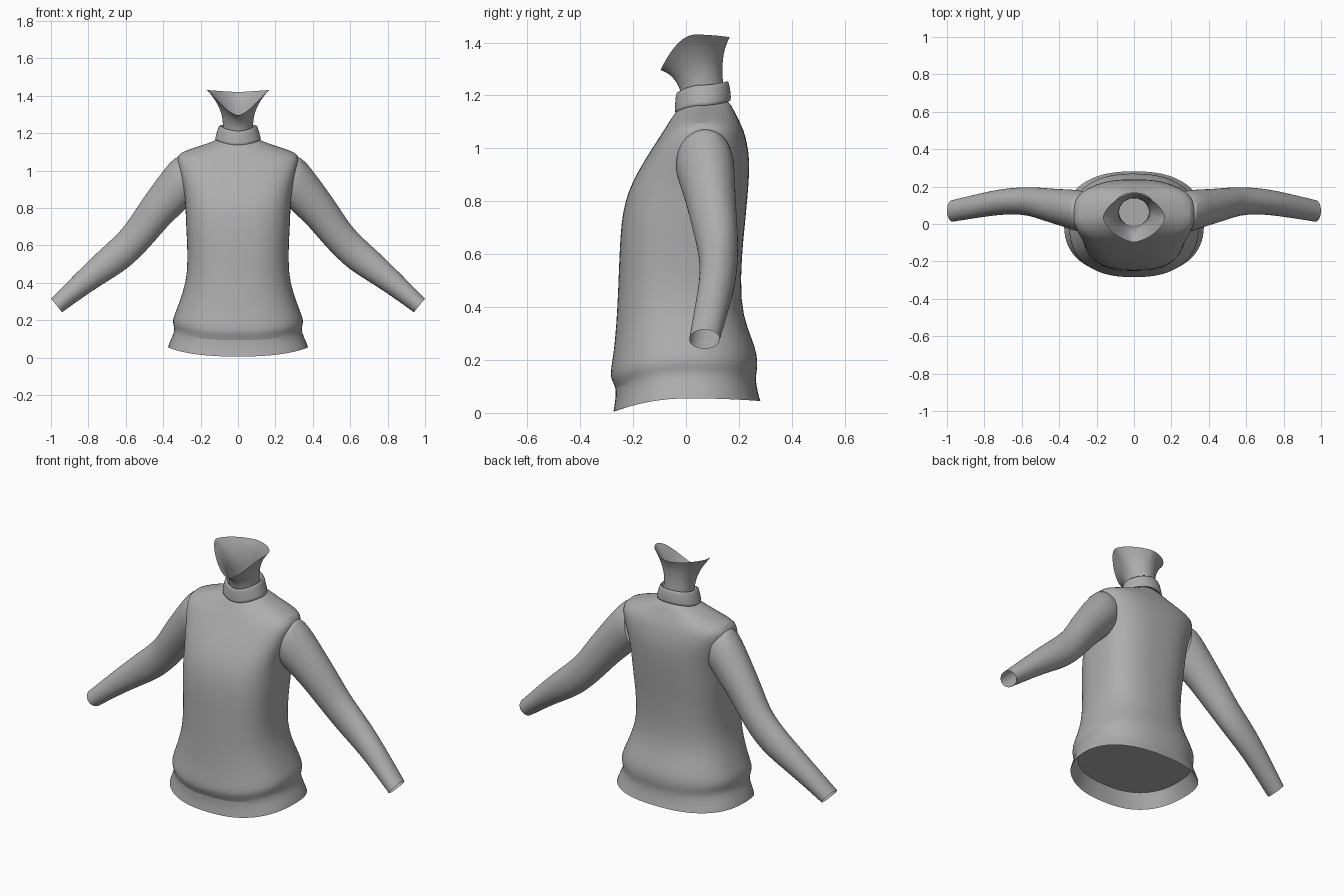
import bpy, bmesh, math

grey = bpy.data.materials.new("plain grey")
grey.diffuse_color = (0.42, 0.42, 0.42, 1)


def loft(name, rings, cap_start=False, mirror=False):
    """Skin a list of point rings into one smooth surface."""
    bm = bmesh.new()
    rows = [[bm.verts.new(p) for p in ring] for ring in rings]
    n = len(rows[0])
    for a, b in zip(rows, rows[1:]):
        for i in range(n):
            j = (i + 1) % n
            bm.faces.new((a[i], a[j], b[j], b[i]))
    if cap_start:
        bm.faces.new(rows[0][::-1])
    mesh = bpy.data.meshes.new(name)
    bm.to_mesh(mesh)
    bm.free()
    ob = bpy.data.objects.new(name, mesh)
    bpy.context.collection.objects.link(ob)
    mesh.materials.append(grey)
    if mirror:
        ob.modifiers.new("mirror", 'MIRROR').use_clip = False
    if not cap_start:
        ob.modifiers.new("smooth", 'SUBSURF').levels = 1
        ob.modifiers["smooth"].render_levels = 1
    bpy.ops.object.select_all(action='DESELECT')
    ob.select_set(True)
    bpy.context.view_layer.objects.active = ob
    bpy.ops.object.shade_smooth_by_angle(angle=math.radians(50))
    return ob


def body_ring(zf, zs, zb, w, yf, yb, power=2.0, n=48):
    """Rounded ring with separate front, side and back heights."""
    pts = []
    for i in range(n):
        t = 2 * math.pi * i / n
        c, s = math.cos(t), math.sin(t)
        x = math.copysign(abs(c) ** (2 / power), c) * w
        v = math.copysign(abs(s) ** (2 / power), s)
        y = (yf + yb) / 2 + v * (yb - yf) / 2
        z = zs + ((zf if s < 0 else zb) - zs) * v * v
        pts.append((x, y, z))
    return pts


# Jumper body: front z, side z, back z, half width, front y, back y, squareness
torso = [
    (.005, .055, .045, .375, -.275, .282, 2.4),
    (.03, .08, .065, .368, -.27, .275, 2.4),
    (.10, .14, .125, .338, -.262, .262, 2.4),
    (.125, .17, .155, .344, -.287, .268, 2.4),
    (.17, .20, .195, .352, -.284, .272, 2.4),
    (.23, .25, .25, .331, -.273, .262, 2.4),
    (.33, .35, .32, .294, -.264, .232, 2.4),
    (.45, .45, .42, .270, -.257, .205, 2.5),
    (.60, .60, .60, .271, -.252, .211, 2.6),
    (.72, .72, .72, .279, -.245, .224, 2.7),
    (.80, .82, .82, .281, -.230, .233, 2.7),
    (.87, .90, .92, .290, -.205, .241, 2.7),
    (.96, .99, .99, .313, -.154, .237, 2.7),
    (1.03, 1.06, 1.05, .330, -.108, .224, 2.7),
    (1.055, 1.097, 1.085, .315, -.092, .211, 2.6),
    (1.09, 1.125, 1.125, .22, -.070, .190, 2.4),
    (1.13, 1.155, 1.165, .135, -.044, .171, 2.1),
    (1.15, 1.17, 1.18, .10, -.03, .155, 2.0),
]
loft("jumper_body", [body_ring(*r) for r in torso])

# Inside of the hem, closed off a little way up
loft("hem_lining", [
    body_ring(.10, .13, .12, .325, -.25, .25, 2.4),
    body_ring(.005, .055, .045, .372, -.272, .279, 2.4),
], cap_start=True)

# Folded collar band
loft("collar", [body_ring(*r) for r in [
    (1.15, 1.175, 1.185, .10, -.02, .15),
    (1.13, 1.157, 1.175, .122, -.042, .168),
    (1.142, 1.17, 1.187, .124, -.043, .171),
    (1.19, 1.215, 1.235, .110, -.040, .166),
    (1.21, 1.237, 1.253, .104, -.037, .160),
    (1.215, 1.245, 1.256, .096, -.030, .153),
    (1.19, 1.215, 1.23, .082, -.012, .142),
]])

# Neck flaring out to the jaw line
loft("neck", [body_ring(*r) for r in [
    (1.13, 1.14, 1.15, .080, -.012, .145, 2.0),
    (1.21, 1.23, 1.24, .080, -.016, .141, 2.0),
    (1.25, 1.30, 1.30, .083, -.035, .136, 2.0),
    (1.276, 1.365, 1.36, .115, -.058, .142, 1.8),
    (1.288, 1.405, 1.395, .143, -.078, .153, 1.7),
    (1.295, 1.43, 1.42, .166, -.097, .165, 1.6),
]])

# Sleeves: top x, z, bottom x, z, front y, back y
sleeve = [
    (.29, 1.075, .25, .83, -.035, .175),
    (.335, 1.08, .275, .80, -.042, .183),
    (.40, 1.00, .32, .755, -.020, .186),
    (.47, .905, .375, .705, .000, .188),
    (.55, .79, .45, .615, .025, .195),
    (.595, .715, .525, .535, .045, .198),
    (.665, .64, .595, .472, .052, .195),
    (.75, .565, .68, .418, .050, .187),
    (.86, .457, .79, .350, .035, .163),
    (1.0, .315, .94, .242, .012, .128),
]


def sleeve_ring(xt, zt, xb, zb, yf, yb, n=28):
    pts = []
    for i in range(n):
        t = 2 * math.pi * i / n
        u, v = math.cos(t) / 2, math.sin(t) / 2
        pts.append(((xt + xb) / 2 + u * (xt - xb),
                    (yf + yb) / 2 + v * (yb - yf),
                    (zt + zb) / 2 + u * (zt - zb)))
    return pts


loft("sleeves", [sleeve_ring(*r) for r in sleeve], mirror=True)
